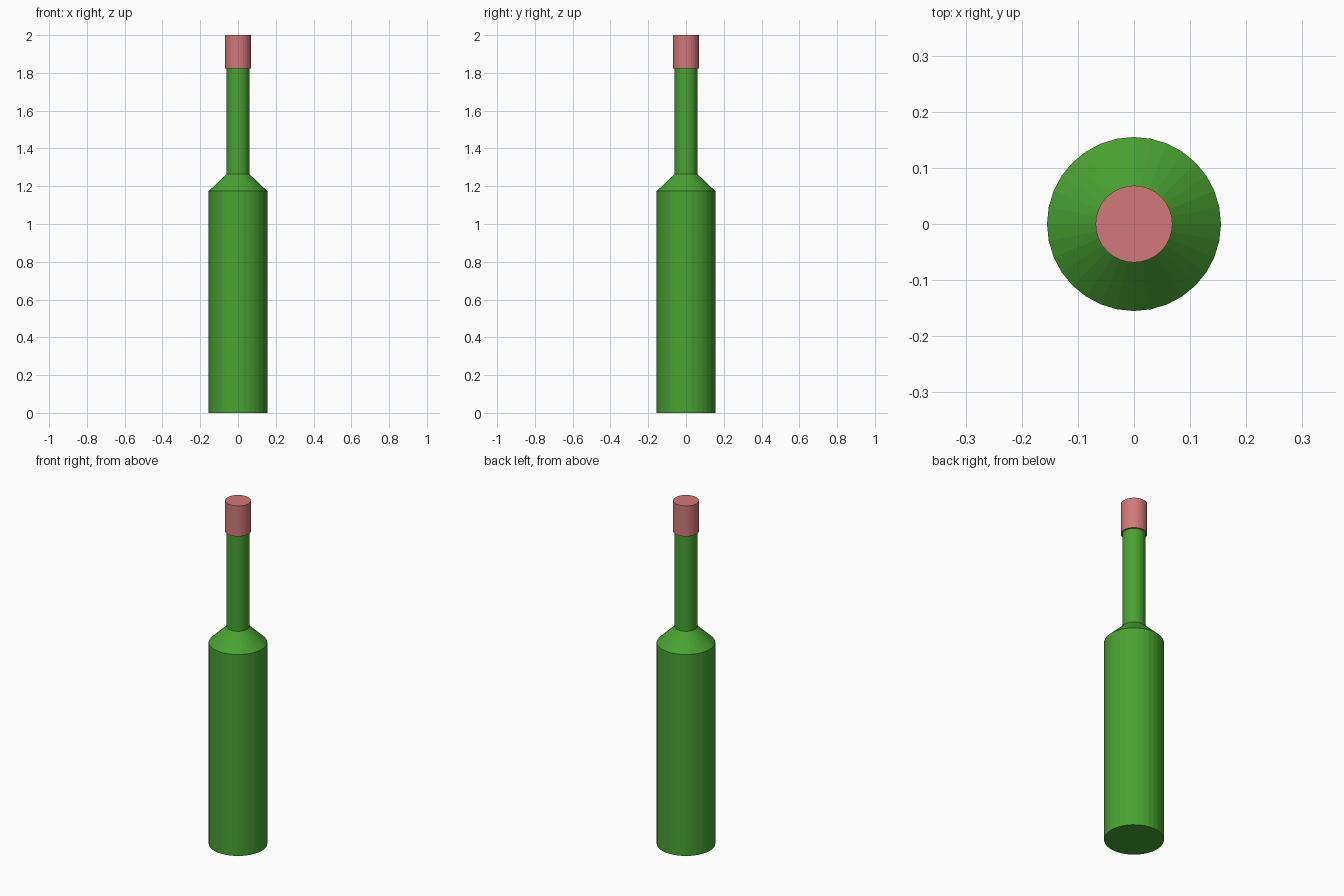
import bpy, math

if "Cube" in bpy.data.objects:
    bpy.data.objects.remove(bpy.data.objects["Cube"])

SIDES = 32


def material(name, rgb):
    mat = bpy.data.materials.new(name)
    mat.diffuse_color = (*rgb, 1.0)
    mat.use_nodes = True
    mat.node_tree.nodes["Principled BSDF"].inputs["Base Color"].default_value = mat.diffuse_color
    return mat


def lathe(name, profile, mat):
    """Closed flat-shaded solid of revolution from (radius, height) points."""
    verts, faces = [], []
    for r, z in profile:
        for i in range(SIDES):
            a = math.tau * i / SIDES
            verts.append((r * math.sin(a), r * math.cos(a), z))
    for k in range(len(profile) - 1):
        for i in range(SIDES):
            j = (i + 1) % SIDES
            lo, hi = k * SIDES, (k + 1) * SIDES
            faces.append((lo + j, lo + i, hi + i, hi + j))
    faces.append(tuple(range(SIDES)))
    top = (len(profile) - 1) * SIDES
    faces.append(tuple(reversed(range(top, top + SIDES))))
    mesh = bpy.data.meshes.new(name)
    mesh.from_pydata(verts, [], faces)
    mesh.materials.append(mat)
    obj = bpy.data.objects.new(name, mesh)
    bpy.context.collection.objects.link(obj)
    return obj


green = material("green_glass", (0.066, 0.36, 0.032))
pink = material("pink_cap", (0.65, 0.19, 0.19))

# Bottle: body, sloped shoulder and neck
lathe("bottle", [(0.155, 0), (0.155, 1.174), (0.06, 1.265), (0.06, 1.822)], green)

# Cap over the end of the neck
lathe("cap", [(0.0685, 1.822), (0.0685, 2.0)], pink)
